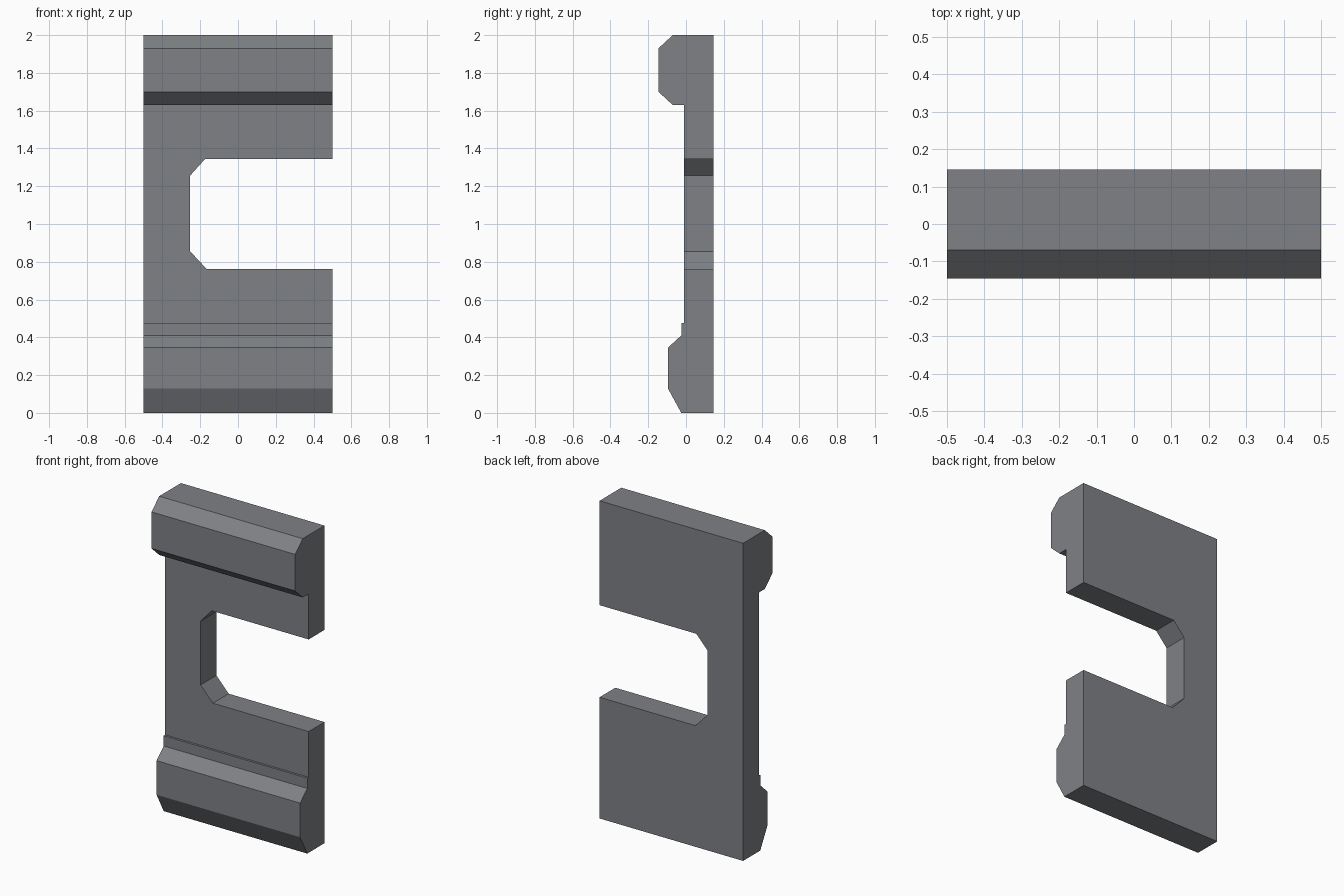
import bpy
import bmesh
from mathutils import Vector

cube = bpy.data.objects.get("Cube")
if cube:
    bpy.data.objects.remove(cube, do_unlink=True)

# Single grey finish
grey = bpy.data.materials.new("slate_grey")
grey.use_nodes = True
colour = (0.21, 0.22, 0.235, 1)
grey.diffuse_color = colour
grey.node_tree.nodes["Principled BSDF"].inputs["Base Color"].default_value = colour


def extrude_outline(name, points, direction):
    """Extrude a closed 3D outline along a vector into a solid."""
    bm = bmesh.new()
    face = bm.faces.new([bm.verts.new(p) for p in points])
    new = bmesh.ops.extrude_face_region(bm, geom=[face], use_keep_orig=True)["geom"]
    moved = [v for v in new if isinstance(v, bmesh.types.BMVert)]
    bmesh.ops.translate(bm, verts=moved, vec=Vector(direction))
    bmesh.ops.recalc_face_normals(bm, faces=bm.faces)
    mesh = bpy.data.meshes.new(name)
    bm.to_mesh(mesh)
    bm.free()
    mesh.materials.append(grey)
    obj = bpy.data.objects.new(name, mesh)
    bpy.context.collection.objects.link(obj)
    return obj


# Plate with chamfered lower and upper rails, as a (y, z) side profile
HALF_W, BACK = 0.5, 0.146
profile = [
    (BACK, 0), (-0.025, 0), (-0.096, 0.13), (-0.096, 0.345), (-0.025, 0.41),
    (-0.025, 0.475), (-0.011, 0.475), (-0.011, 1.63), (-0.07, 1.63),
    (-BACK, 1.7), (-BACK, 1.93), (-0.07, 2), (BACK, 2),
]
plate = extrude_outline("railed_plate", [(-HALF_W, y, z) for y, z in profile],
                        (2 * HALF_W, 0, 0))

# Chamfered notch open on the left side, as an (x, z) outline
notch = [(0.7, 0.763), (-0.167, 0.763), (-0.253, 0.855),
         (-0.253, 1.257), (-0.175, 1.343), (0.7, 1.343)]
cutter = extrude_outline("notch_cutter", [(x, -0.4, z) for x, z in notch], (0, 0.8, 0))
cutter.hide_render = True

cut = plate.modifiers.new("notch", "BOOLEAN")
cut.operation = "DIFFERENCE"
cut.solver = "EXACT"
cut.object = cutter
bpy.context.view_layer.objects.active = plate
bpy.ops.object.modifier_apply(modifier=cut.name)
bpy.data.objects.remove(cutter, do_unlink=True)
